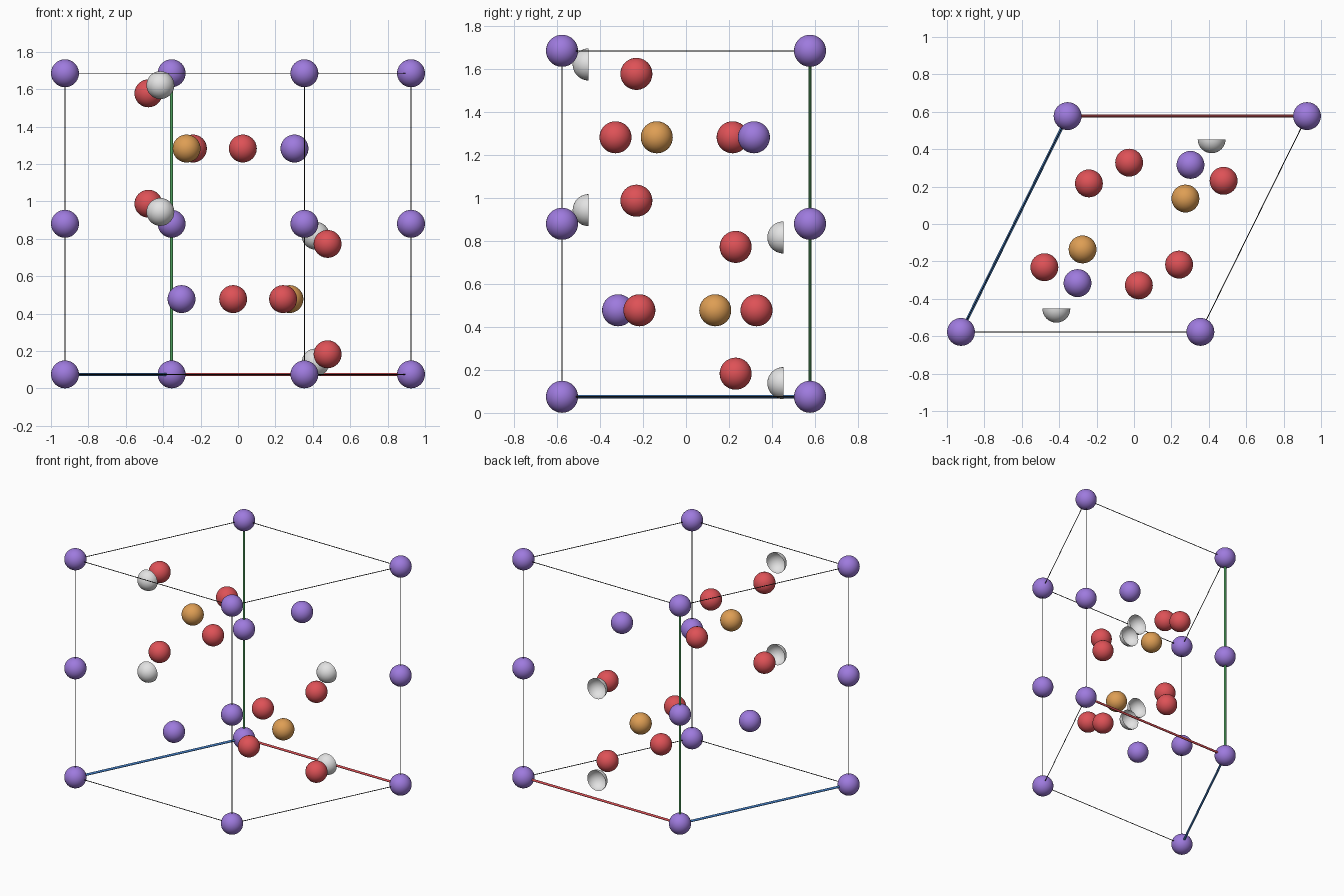
import bpy, bmesh, math
from mathutils import Vector, Matrix

if "Cube" in bpy.data.objects:
    bpy.data.objects.remove(bpy.data.objects["Cube"])


def srgb(c):
    return tuple(v / 12.92 if v <= 0.04045 else ((v + 0.055) / 1.055) ** 2.4 for v in c) + (1.0,)


def material(name, c):
    m = bpy.data.materials.new(name)
    m.diffuse_color = srgb(c)
    m.use_nodes = True
    m.node_tree.nodes["Principled BSDF"].inputs["Base Color"].default_value = m.diffuse_color
    return m


PURPLE = material("purple", (0.62, 0.48, 0.87))
RED = material("red", (0.87, 0.32, 0.34))
ORANGE = material("orange", (0.87, 0.62, 0.33))
WHITE = material("pale grey", (0.89, 0.89, 0.89))
BLACK = material("black", (0.15, 0.15, 0.15))
AXIS_RED = material("axis red", (0.87, 0.32, 0.34))
AXIS_GREEN = material("axis green", (0.30, 0.62, 0.36))
AXIS_BLUE = material("axis blue", (0.28, 0.52, 0.80))

R = 0.0745          # atom radius
ZM = 0.880          # height of the inversion centre
H = 0.805           # half the cell height
Z3 = ZM + H / 2     # upper mirror layer


def finish(bm, name, mat):
    for f in bm.faces:
        f.smooth = True
    me = bpy.data.meshes.new(name)
    bm.to_mesh(me)
    bm.free()
    me.materials.append(mat)
    ob = bpy.data.objects.new(name, me)
    bpy.context.collection.objects.link(ob)
    return ob


def atom(name, loc, mat, half=False):
    bm = bmesh.new()
    bmesh.ops.create_uvsphere(bm, u_segments=32, v_segments=20, radius=R)
    if half:  # open bowl, pole pointing to -y
        bmesh.ops.delete(bm, geom=[v for v in bm.verts if v.co.z > 1e-4], context='VERTS')
        bmesh.ops.rotate(bm, verts=bm.verts, matrix=Matrix.Rotation(-math.pi / 2, 3, 'X'))
    finish(bm, name, mat).location = loc


def rod(name, a, b, r, mat):
    a, b = Vector(a), Vector(b)
    bm = bmesh.new()
    bmesh.ops.create_cone(bm, cap_ends=False, segments=12, radius1=r, radius2=r, depth=(b - a).length)
    ob = finish(bm, name, mat)
    ob.matrix_world = Matrix.Translation((a + b) / 2) @ (b - a).to_track_quat('Z', 'Y').to_matrix().to_4x4()


def inverted_pair(name, loc, mat, half=False):
    x, y, z = loc
    atom(name + "_upper", loc, mat, half)
    atom(name + "_lower", (-x, -y, 2 * ZM - z), mat, half)


# Unit cell corners in order round the rhombus, starting at the axis origin
corners = [(-0.355, 0.577), (0.925, 0.577), (0.355, -0.577), (-0.925, -0.577)]

# Corner and mid-edge atoms
for i, (x, y) in enumerate(corners):
    for k in (-1, 0, 1):
        atom(f"corner_atom_{i}_{k + 1}", (x, y, ZM + k * H), PURPLE)

# Cell frame, with three thicker coloured axes at the origin
special = {("base", 0): AXIS_RED, ("base", 3): AXIS_BLUE, ("post", 0): AXIS_GREEN}
for i in range(4):
    p, q = corners[i], corners[(i + 1) % 4]
    for kind, a, b in (("base", (*p, ZM - H), (*q, ZM - H)),
                       ("top", (*p, ZM + H), (*q, ZM + H)),
                       ("post", (*p, ZM - H), (*p, ZM + H))):
        mat = special.get((kind, i))
        rod(f"{kind}_edge_{i}", a, b, 0.008 if mat else 0.0025, mat or BLACK)

# Atoms lying in the mirror layers
inverted_pair("inner_purple_atom", (0.302, 0.316, Z3), PURPLE)
inverted_pair("orange_atom", (-0.275, -0.136, Z3), ORANGE)
inverted_pair("red_atom_a", (-0.241, 0.217, Z3), RED)
inverted_pair("red_atom_b", (0.026, -0.328, Z3), RED)

# Atoms mirrored above and below the layers
for s, tag in ((1, "top"), (-1, "bottom")):
    inverted_pair("red_atom_c_" + tag, (-0.479, -0.231, Z3 + s * 0.295), RED)

# Open half-shell atoms
for s, tag in ((1, "top"), (-1, "bottom")):
    inverted_pair("half_atom_" + tag, (-0.415, -0.453, Z3 + s * 0.339), WHITE, True)
